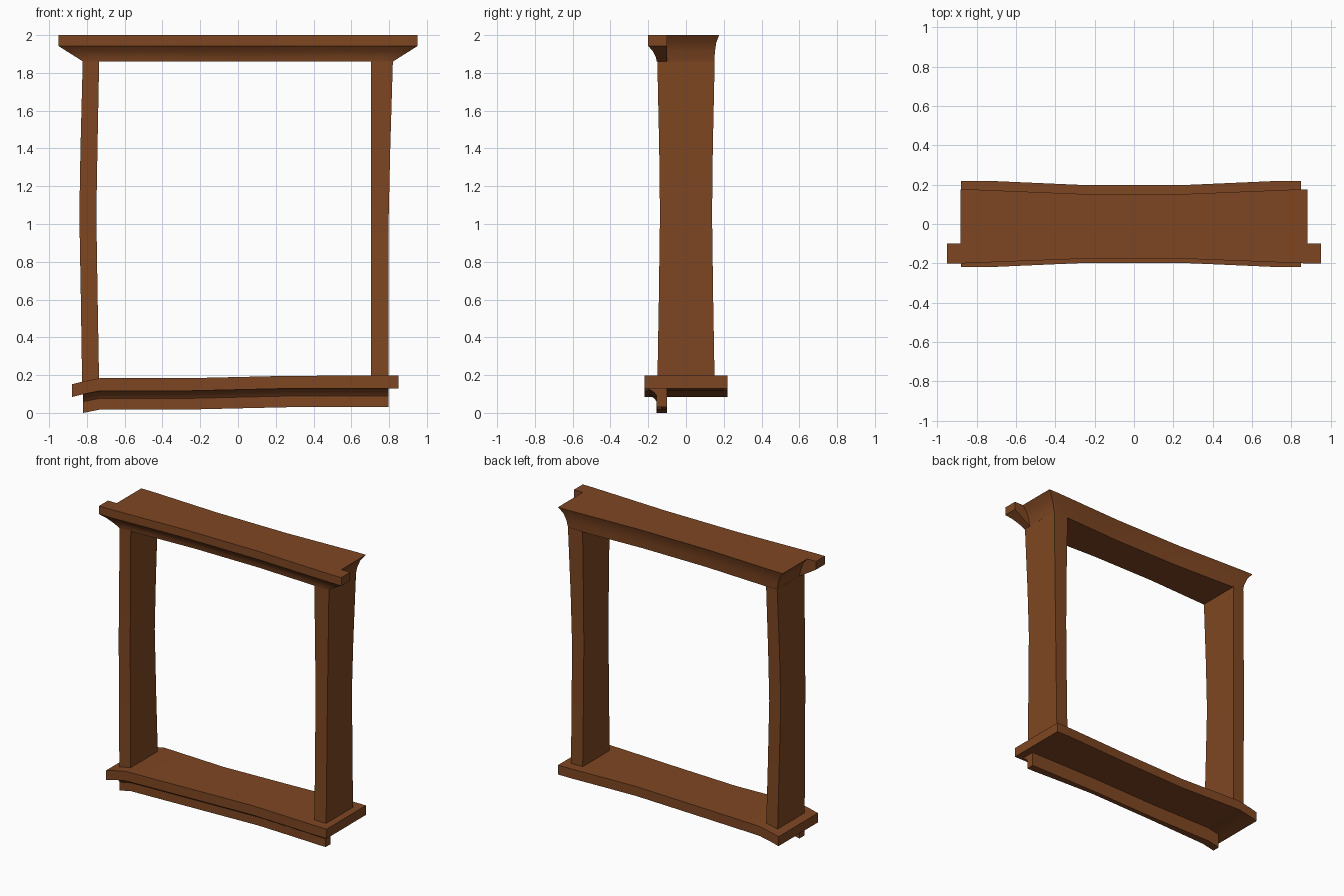
import bpy, bmesh

if "Cube" in bpy.data.objects:
    bpy.data.objects.remove(bpy.data.objects["Cube"])

wood = bpy.data.materials.new("brown_wood")
wood.diffuse_color = (0.21, 0.062, 0.016, 1)
wood.use_nodes = True
wood.node_tree.nodes["Principled BSDF"].inputs["Base Color"].default_value = wood.diffuse_color


def lerp(x, pts):
    """Piecewise linear value at x through sorted (x, value) points."""
    if x <= pts[0][0]:
        return pts[0][1]
    for (a, va), (b, vb) in zip(pts, pts[1:]):
        if x <= b:
            return va + (vb - va) * (x - a) / (b - a)
    return pts[-1][1]


def loft(name, sections):
    """Skin sections, each a list of (left point, right point) rows."""
    bm = bmesh.new()
    rings, n = [], len(sections[0])
    for rows in sections:
        loop = [r[0] for r in rows] + [r[1] for r in reversed(rows)]
        rings.append([bm.verts.new(p) for p in loop])
    m = 2 * n
    for a, b in zip(rings, rings[1:]):
        for i in range(m):
            j = (i + 1) % m
            bm.faces.new((a[i], a[j], b[j], b[i]))
    for r in (rings[0], rings[-1]):
        for i in range(n - 1):
            bm.faces.new((r[i], r[i + 1], r[m - 2 - i], r[m - 1 - i]))
    bmesh.ops.recalc_face_normals(bm, faces=bm.faces)
    me = bpy.data.meshes.new(name)
    bm.to_mesh(me)
    bm.free()
    me.materials.append(wood)
    ob = bpy.data.objects.new(name, me)
    bpy.context.collection.objects.link(ob)
    bpy.ops.object.select_all(action='DESELECT')
    ob.select_set(True)
    bpy.context.view_layer.objects.active = ob
    bpy.ops.object.shade_smooth_by_angle(angle=0.52)


def waist(x):
    """How far the long edges draw inward near the middle."""
    return 0.022 * lerp(abs(x), [(0.25, 1), (0.75, 0)])


def sag(x):
    """Vertical bend of the sill."""
    return lerp(x, [(-0.88, -0.046), (-0.82, -0.031), (-0.73, -0.013),
                    (-0.25, -0.013), (0.3, 0), (0.85, 0)])


def board(name, xs, rows, bend_back, sagging=False, flare=None):
    """Board along x; rows are (z, front y, back y)."""
    secs = []
    for x in xs:
        sec = []
        for z, f, b in rows:
            px = x * (lerp(z, flare) if flare else 1)
            pz = z + (sag(x) if sagging else 0)
            bf = waist(x) if bend_back != "only" else 0
            bb = waist(x) if bend_back else 0
            sec.append(((px, f + bf, pz), (px, b - bb, pz)))
        secs.append(sec)
    loft(name, secs)


# sill and the coved apron below it
mid = [-0.73, -0.5, -0.25, 0, 0.25, 0.5, 0.75]
board("sill", [-0.88, -0.82] + mid + [0.85],
      [(0.13, -0.22, 0.22), (0.197, -0.22, 0.22)], True, sagging=True)
board("apron", [-0.82] + mid + [0.797],
      [(0.031, -0.155, -0.1), (0.09, -0.155, -0.1),
       (0.108, -0.168, -0.1), (0.131, -0.205, -0.1)], False, sagging=True)

# header, flared outward to the sides and the back
span = [-0.82, -0.75, -0.5, -0.25, 0, 0.25, 0.5, 0.75, 0.82]
board("header", span,
      [(1.86, -0.1, 0.15), (1.91, -0.1, 0.153), (1.96, -0.1, 0.16),
       (2.0, -0.1, 0.175)], "only",
      flare=[(1.86, 1), (1.91, 1.012), (1.96, 1.036), (2.0, 1.075)])

# front crown moulding with a cove underneath
board("crown", span,
      [(1.86, -0.155, -0.1), (1.885, -0.16, -0.1), (1.915, -0.175, -0.1),
       (1.942, -0.2, -0.1), (2.0, -0.2, -0.1)], False,
      flare=[(1.86, 1), (1.942, 1.159)])

# bowed side posts: (z, left x, right x, half depth)
posts = {
    "left_post": [(0.14, -0.825, -0.735), (0.6, -0.832, -0.743),
                  (1.05, -0.84, -0.75), (1.4, -0.834, -0.744),
                  (1.865, -0.822, -0.735)],
    "right_post": [(0.14, 0.705, 0.797), (0.6, 0.705, 0.797),
                   (1.05, 0.705, 0.798), (1.4, 0.705, 0.806),
                   (1.865, 0.705, 0.82)],
}
depth = [(0.14, 0.152), (0.6, 0.144), (1.05, 0.138), (1.4, 0.142), (1.865, 0.152)]
for name, pts in posts.items():
    loft(name, [[((a, -lerp(z, depth), z), (a, lerp(z, depth), z)),
                 ((b, -lerp(z, depth), z), (b, lerp(z, depth), z))]
                for z, a, b in pts])
